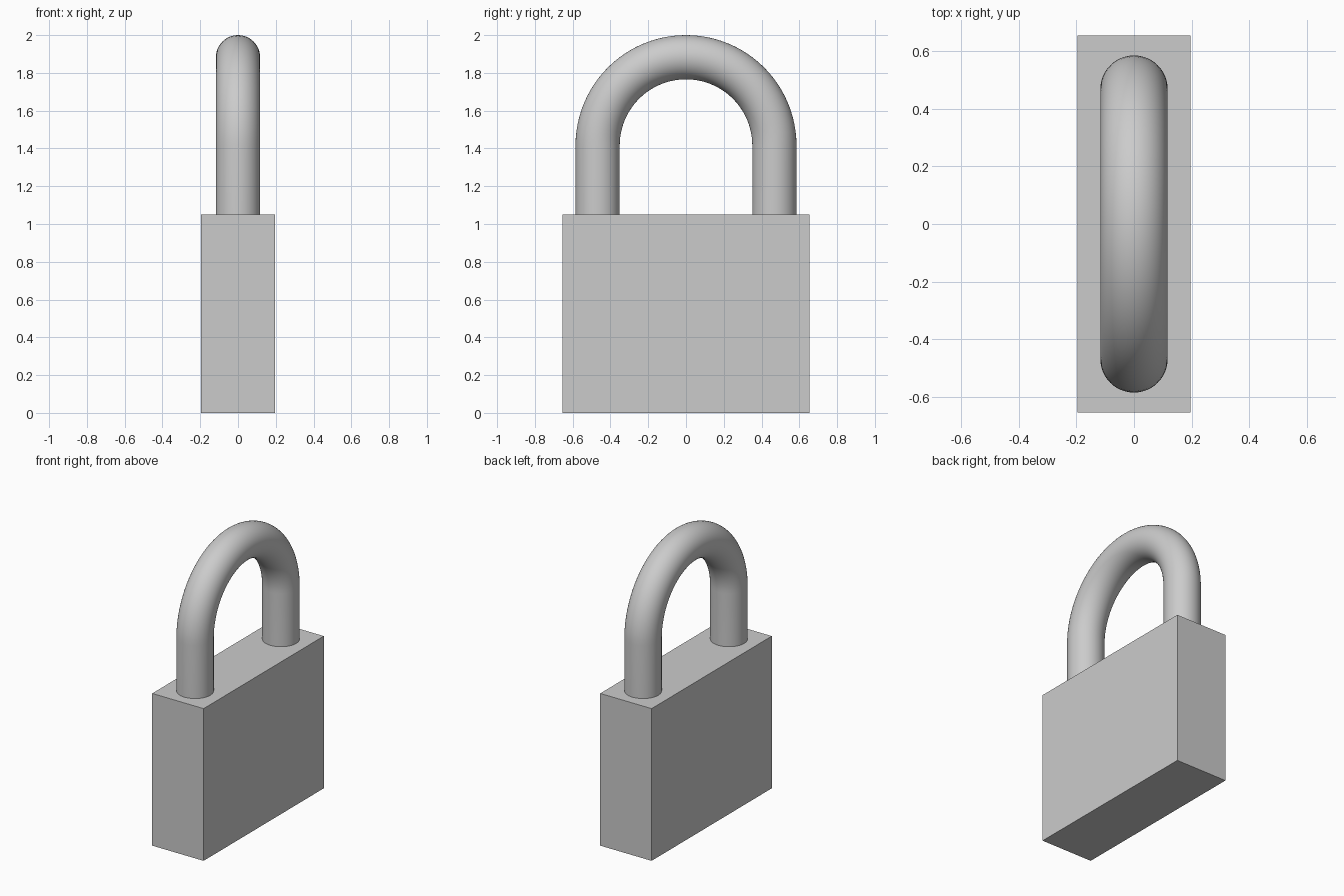
import bpy
import bmesh
import math
from mathutils import Matrix, Vector

if "Cube" in bpy.data.objects:
    bpy.data.objects.remove(bpy.data.objects["Cube"])

BODY = (0.392, 1.31, 1.05)     # body size
TUBE_R = 0.117                 # shackle thickness (radius)
ARC_R = 0.468                  # shackle centre-line radius
ARC_Z = 2.0 - ARC_R - TUBE_R   # height of the arc centre
SIDES, STEPS = 48, 48

grey = bpy.data.materials.new("light_grey")
grey.diffuse_color = (0.6, 0.6, 0.6, 1)
grey.use_nodes = True
grey.node_tree.nodes["Principled BSDF"].inputs["Base Color"].default_value = grey.diffuse_color


def add_object(name, bm):
    bmesh.ops.recalc_face_normals(bm, faces=bm.faces)
    mesh = bpy.data.meshes.new(name)
    bm.to_mesh(mesh)
    bm.free()
    mesh.materials.append(grey)
    obj = bpy.data.objects.new(name, mesh)
    bpy.context.collection.objects.link(obj)
    return obj


# Lock body: plain sharp-edged block
bm = bmesh.new()
bmesh.ops.create_cube(bm, size=1, matrix=Matrix.Translation((0, 0, BODY[2] / 2))
                      @ Matrix.Diagonal((*BODY, 1)))
add_object("lock_body", bm)

# Shackle path: leg, half circle, leg, as (angle, centre height)
path = [(0, BODY[2] - 0.01)]
path += [(math.pi * i / STEPS, ARC_Z) for i in range(STEPS + 1)]
path += [(math.pi, BODY[2] - 0.01)]

# Shackle: round section swept along the path
bm = bmesh.new()
rings = []
for angle, z in path:
    out = Vector((0, math.cos(angle), math.sin(angle)))
    centre = Vector((0, 0, z)) + out * ARC_R
    ring = []
    for j in range(SIDES):
        t = 2 * math.pi * j / SIDES
        ring.append(bm.verts.new(centre + TUBE_R * (math.cos(t) * out
                                 + math.sin(t) * Vector((1, 0, 0)))))
    rings.append(ring)
for a, b in zip(rings, rings[1:]):
    for j in range(SIDES):
        k = (j + 1) % SIDES
        bm.faces.new((a[j], a[k], b[k], b[j]))
for end in (rings[0], rings[-1]):
    bm.faces.new(end)
shackle = add_object("shackle", bm)

bpy.context.view_layer.objects.active = shackle
shackle.select_set(True)
bpy.ops.object.shade_smooth_by_angle(angle=math.radians(40))
